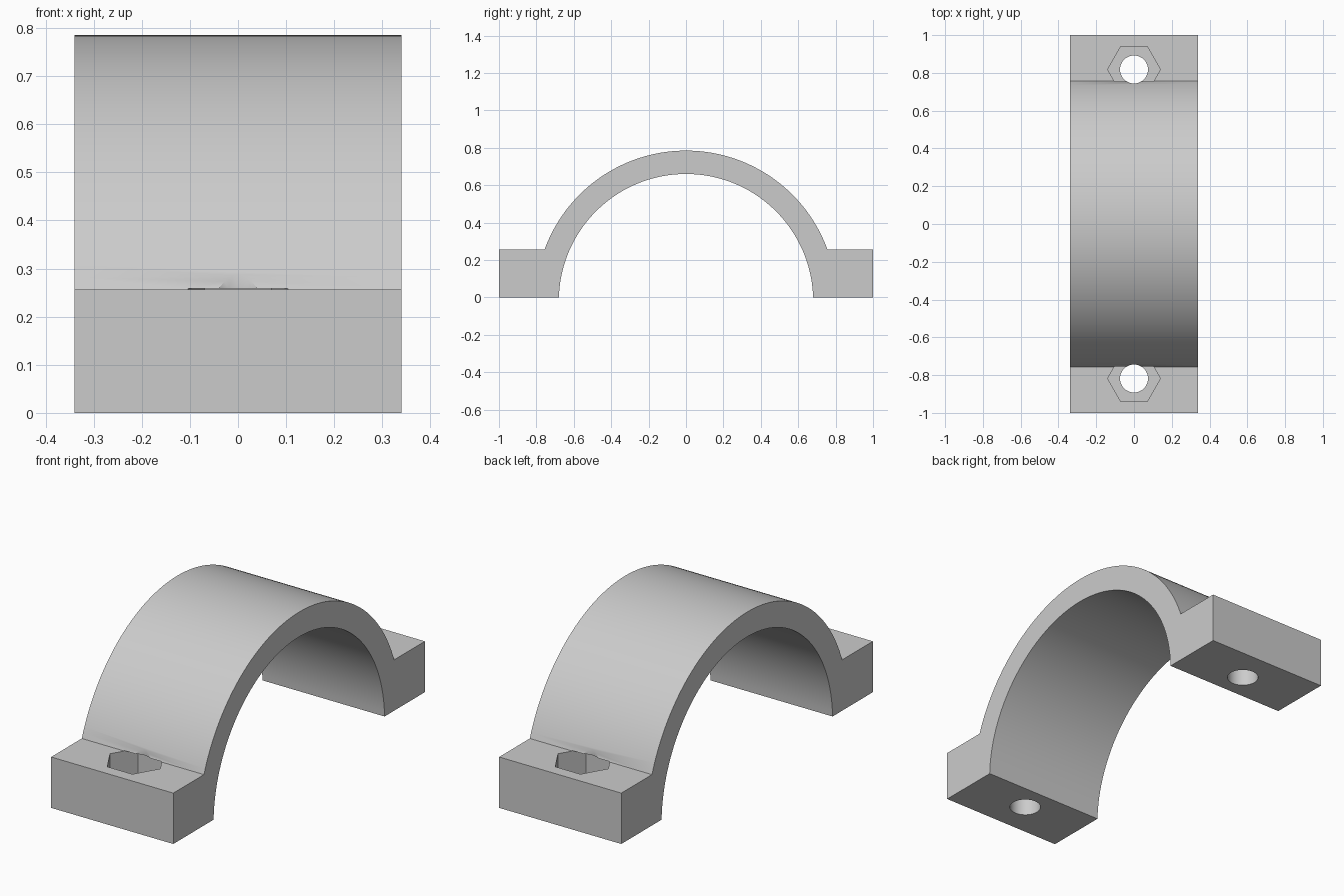
import bpy, bmesh, math

WIDTH = 0.68       # along x
HALF = 1.0         # half length along y
FLANGE = 0.256     # flange height
CZ = -0.02         # arch centre height
R_OUT, R_IN = 0.805, 0.68
BOLT_Y = 0.818
STEPS = 72

old = bpy.data.objects.get("Cube")
if old:
    bpy.data.objects.remove(old, do_unlink=True)

grey = bpy.data.materials.new("light grey")
grey.use_nodes = True
colour = (0.6, 0.6, 0.6, 1)
grey.diffuse_color = colour
grey.node_tree.nodes["Principled BSDF"].inputs["Base Color"].default_value = colour


def arc(radius, z_end):
    """Points (y, z) over the top from +y to -y, ending at height z_end."""
    start = math.asin((z_end - CZ) / radius)
    sweep = math.pi - 2 * start
    angles = [start + sweep * i / STEPS for i in range(STEPS + 1)]
    return [(radius * math.cos(a), CZ + radius * math.sin(a)) for a in angles]


def make_object(name, bm):
    bmesh.ops.recalc_face_normals(bm, faces=bm.faces)
    mesh = bpy.data.meshes.new(name)
    bm.to_mesh(mesh)
    bm.free()
    mesh.materials.append(grey)
    obj = bpy.data.objects.new(name, mesh)
    bpy.context.collection.objects.link(obj)
    return obj


def prism_cutter(name, sides, radius, y, z0, z1):
    bm = bmesh.new()
    bmesh.ops.create_cone(bm, cap_ends=True, segments=sides, radius1=radius,
                          radius2=radius, depth=z1 - z0)
    # Turn so that corners lie on the x axis
    corner = max(bm.verts, key=lambda v: v.co.x).co
    turn = -math.atan2(corner.y, corner.x)
    for v in bm.verts:
        x, w = v.co.x, v.co.y
        v.co.x = x * math.cos(turn) - w * math.sin(turn)
        v.co.y = x * math.sin(turn) + w * math.cos(turn) + y
        v.co.z += (z0 + z1) / 2
    obj = make_object(name, bm)
    obj.hide_render = True
    return obj


# Clamp body: arch and flanges as one extruded profile
profile = [(HALF, 0), (HALF, FLANGE)] + arc(R_OUT, FLANGE)
profile += [(-HALF, FLANGE), (-HALF, 0)] + arc(R_IN, 0)[::-1]
bm = bmesh.new()
face = bm.faces.new([bm.verts.new((-WIDTH / 2, y, z)) for y, z in profile])
result = bmesh.ops.extrude_face_region(bm, geom=[face])
new_verts = [g for g in result["geom"] if isinstance(g, bmesh.types.BMVert)]
bmesh.ops.translate(bm, verts=new_verts, vec=(WIDTH, 0, 0))
clamp = make_object("pipe_clamp_half", bm)
bpy.context.view_layer.objects.active = clamp
clamp.select_set(True)

# Bolt holes and hexagonal nut pockets on both flanges
for side, label in ((-1, "front"), (1, "back")):
    cutters = [
        prism_cutter(label + "_nut_pocket", 6, 0.14, side * BOLT_Y, 0.126, FLANGE + 0.002),
        prism_cutter(label + "_bolt_hole", 48, 0.074, side * BOLT_Y, -0.1, 0.5),
    ]
    for cutter in cutters:
        mod = clamp.modifiers.new(cutter.name, "BOOLEAN")
        mod.operation = "DIFFERENCE"
        mod.solver = "EXACT"
        mod.object = cutter
        bpy.ops.object.modifier_apply(modifier=mod.name)
        bpy.data.objects.remove(cutter, do_unlink=True)

bpy.ops.object.select_all(action="DESELECT")
clamp.select_set(True)
bpy.context.view_layer.objects.active = clamp
bpy.ops.object.shade_smooth_by_angle(angle=math.radians(30))
